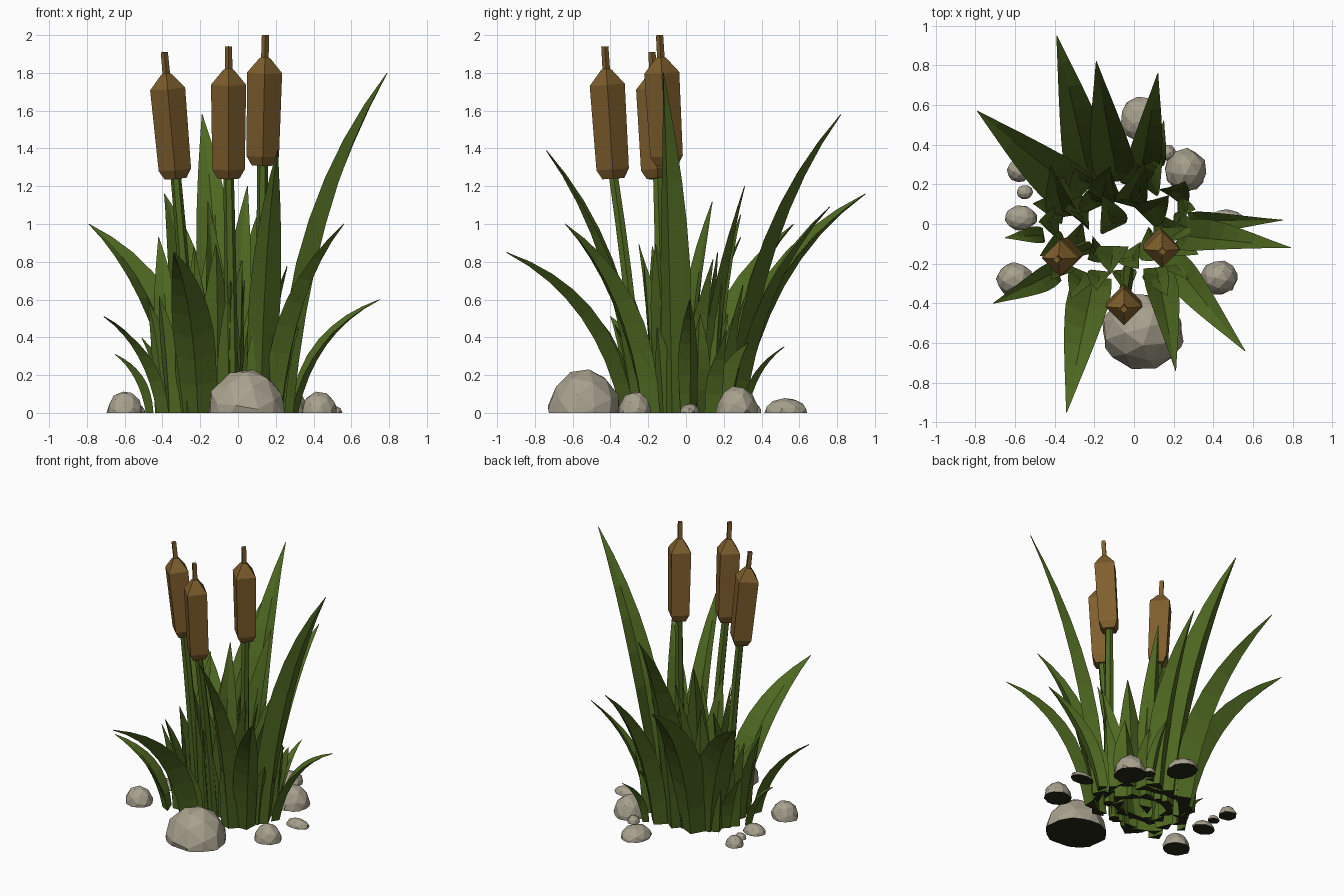
import bpy, bmesh, math, random
from mathutils import Vector, Matrix

random.seed(7)
cube = bpy.data.objects.get("Cube")
if cube:
    bpy.data.objects.remove(cube, do_unlink=True)


def material(name, colour):
    mat = bpy.data.materials.new(name)
    mat.use_nodes = True
    mat.diffuse_color = (*colour, 1)
    shader = next(n for n in mat.node_tree.nodes if n.type == 'BSDF_PRINCIPLED')
    shader.inputs["Base Color"].default_value = (*colour, 1)
    shader.inputs["Roughness"].default_value = 0.9
    return mat


GREEN = material("leaf green", (0.077, 0.138, 0.015))
BROWN = material("seed head brown", (0.21, 0.113, 0.026))
STONE = material("stone grey", (0.39, 0.355, 0.27))
SOIL = material("dark soil underside", (0.018, 0.022, 0.007))


def finish(name, bm, mat):
    bmesh.ops.recalc_face_normals(bm, faces=bm.faces)
    # faces resting on the ground are soiled
    for f in bm.faces:
        if all(v.co.z < 0.004 for v in f.verts):
            f.material_index = 1
    mesh = bpy.data.meshes.new(name)
    bm.to_mesh(mesh)
    bm.free()
    mesh.materials.append(mat)
    mesh.materials.append(SOIL)
    obj = bpy.data.objects.new(name, mesh)
    bpy.context.collection.objects.link(obj)


def skin(name, rings, mat):
    """Join equal rings of points into a closed tube."""
    bm = bmesh.new()
    loops = [[bm.verts.new(p) for p in ring] for ring in rings]
    n = len(loops[0])
    for a, b in zip(loops, loops[1:]):
        for i in range(n):
            j = (i + 1) % n
            bm.faces.new((a[i], a[j], b[j], b[i]))
    bm.faces.new(loops[0])
    bm.faces.new(loops[-1])
    finish(name, bm, mat)


def bend(a, b, c, t):
    point = a * (1 - t) ** 2 + b * 2 * t * (1 - t) + c * t * t
    tangent = (b - a) * (1 - t) + (c - b) * t
    return point, tangent.normalized()


def circle(radius, sides):
    return [Vector((radius * math.cos(i * math.tau / sides),
                    radius * math.sin(i * math.tau / sides), 0)) for i in range(sides)]


def leaf(name, base, tip, width, twist=0.0, steps=8):
    """Folded blade that rises, then arches out to a point."""
    a, c = Vector((*base, 0)), Vector(tip)
    flat = Vector((c.x - a.x, c.y - a.y, 0))
    # blades that reach further out also droop more
    droop = min(flat.length / c.z, 1)
    b = a + flat * 0.18 + Vector((0, 0, c.z * (0.56 + 0.2 * droop)))
    side = Vector((-flat.y, flat.x, 0)).normalized()
    rings = []
    for i in range(steps + 1):
        t = i / steps
        p, tangent = bend(a, b, c, t)
        across = Matrix.Rotation(twist * (0.4 + t), 3, tangent) @ side
        inward = across.cross(tangent)
        if inward.dot(flat) > 0:
            inward = -inward
        # broad foot, full middle, pointed end
        swell = 0.8 + 0.2 * math.sin(min(t / 0.4, 1) * math.pi / 2)
        taper = 1 - (max(t - 0.32, 0) / 0.68) ** 1.6
        half = max(width * 0.5 * swell * taper, 0.002)
        fold = half * (0.75 - 0.35 * t)
        thick = half * 0.16 + 0.002
        # the foot is solid, the blade above it thin
        core = max(thick, fold * (1 - t / 0.3))
        ring = [p + across * half + inward * fold, p - inward * thick,
                p - across * half + inward * fold, p + inward * core]
        for q in ring:
            q.z = max(q.z, 0) if i else 0
        rings.append(ring)
    skin(name, rings, GREEN)


# Large arching leaves: foot, tip, width, twist
LEAVES = [
    ((-.24, .28), (-.39, .95, 1.16), .24, .2),
    ((-.09, .28), (-.19, .82, 1.58), .22, -.2),
    ((.04, .30), (.12, .76, 1.09), .17, .2),
    ((-.32, .19), (-.79, .57, 1.0), .25, -.2),
    ((.31, .02), (.75, .02, .6), .11, .4),
    ((.28, -.07), (.79, -.12, 1.8), .18, -.5),
    ((.22, -.22), (.56, -.64, 1.0), .17, .2),
    ((.12, -.27), (.21, -.74, 1.39), .17, -.3),
    ((-.21, -.33), (-.34, -.95, .85), .22, .2),
    ((-.42, -.25), (-.71, -.40, .51), .13, -.3),
    ((-.48, -.06), (-.65, -.07, .31), .09, .3),
    ((.12, .32), (.15, .52, .35), .08, 0),
    ((-.02, .14), (.05, .31, 1.2), .16, .3),
    ((-.36, .08), (-.42, .29, .93), .15, -.3),
    ((-.12, .02), (-.16, .14, 1.12), .16, .3),
    ((-.15, .16), (-.12, .29, 1.05), .15, -.3),
]
for k, parts in enumerate(LEAVES):
    leaf(f"arching_leaf_{k + 1}", *parts)

# Short upright leaves filling the clump, in an outer and an inner ring
for count, reach, low, high in ((18, .95, .35, .75), (11, .6, .5, .9)):
    for k in range(count):
        angle = k * math.tau / count + random.uniform(-.1, .1)
        spread = reach * random.uniform(.85, 1.08)
        d = Vector((math.cos(angle), math.sin(angle)))
        foot = (-.08 + d.x * .38 * spread, -.01 + d.y * .3 * spread)
        lean = random.uniform(.05, .12)
        tip = (foot[0] + d.x * lean, foot[1] + d.y * lean, random.uniform(low, high))
        leaf(f"short_leaf_{count}_{k + 1}", foot, tip, random.uniform(.12, .18),
             random.uniform(-.7, .7), 5)

# Cattails: foot of stem, bottom of head, tip of spike
HEAD = [(0, .058), (.07, .086), (.71, .093), (.82, .03), (.83, .02), (1, .019)]
CATTAILS = [
    ((-.24, -.12), (-.33, -.15, 1.24), (-.39, -.18, 1.91)),
    ((-.03, -.24), (-.05, -.385, 1.24), (-.05, -.43, 1.94)),
    ((.125, -.11), (.13, -.10, 1.31), (.145, -.14, 2.0)),
]
for k, (foot, neck, tip) in enumerate(CATTAILS):
    low, top = Vector(neck), Vector(tip)
    rot = Vector((0, 0, 1)).rotation_difference(top - low)
    skin(f"seed_head_{k + 1}", [[low.lerp(top, f) + rot @ q for q in circle(r, 4)]
                                for f, r in HEAD], BROWN)
    a, c = Vector((*foot, 0)), low + Vector((0, 0, .02))
    b = a.lerp(c, .35)
    b.z = c.z / 2
    skin(f"stem_{k + 1}", [[bend(a, b, c, i / 5)[0] + q for q in circle(.036 - .0016 * i, 6)]
                           for i in range(6)], GREEN)

# Stones: centre, half sizes, height
STONES = [
    (.045, -.54, .215, .195, .235), (-.60, -.28, .097, .088, .115),
    (.43, -.27, .097, .088, .115), (.26, .27, .108, .114, .145),
    (.03, .53, .1, .118, .08), (-.58, .27, .063, .06, .07),
    (-.57, .03, .083, .065, .06), (.465, .02, .09, .055, .05),
    (-.55, .16, .042, .037, .04), (.17, .36, .042, .042, .05),
]
for k, (x, y, rx, ry, h) in enumerate(STONES):
    bm = bmesh.new()
    bmesh.ops.create_icosphere(bm, subdivisions=2, radius=1)
    bmesh.ops.rotate(bm, verts=bm.verts, cent=(0, 0, 0),
                     matrix=Matrix.Rotation(k * 1.3, 3, 'Z') @ Matrix.Rotation(.4, 3, 'X'))
    # slice to a dome with a flat underside
    cut = bmesh.ops.bisect_plane(bm, geom=bm.verts[:] + bm.edges[:] + bm.faces[:],
                                 plane_co=(0, 0, 0), plane_no=(0, 0, -1), clear_outer=True)
    rim = [e for e in cut["geom_cut"] if isinstance(e, bmesh.types.BMEdge)]
    bmesh.ops.holes_fill(bm, edges=rim, sides=0)
    for v in bm.verts:
        s = random.uniform(.94, 1.03)
        v.co = (x + v.co.x * rx * s, y + v.co.y * ry * s, max(v.co.z, 0) * h)
    finish(f"stone_{k + 1}", bm, STONE)
